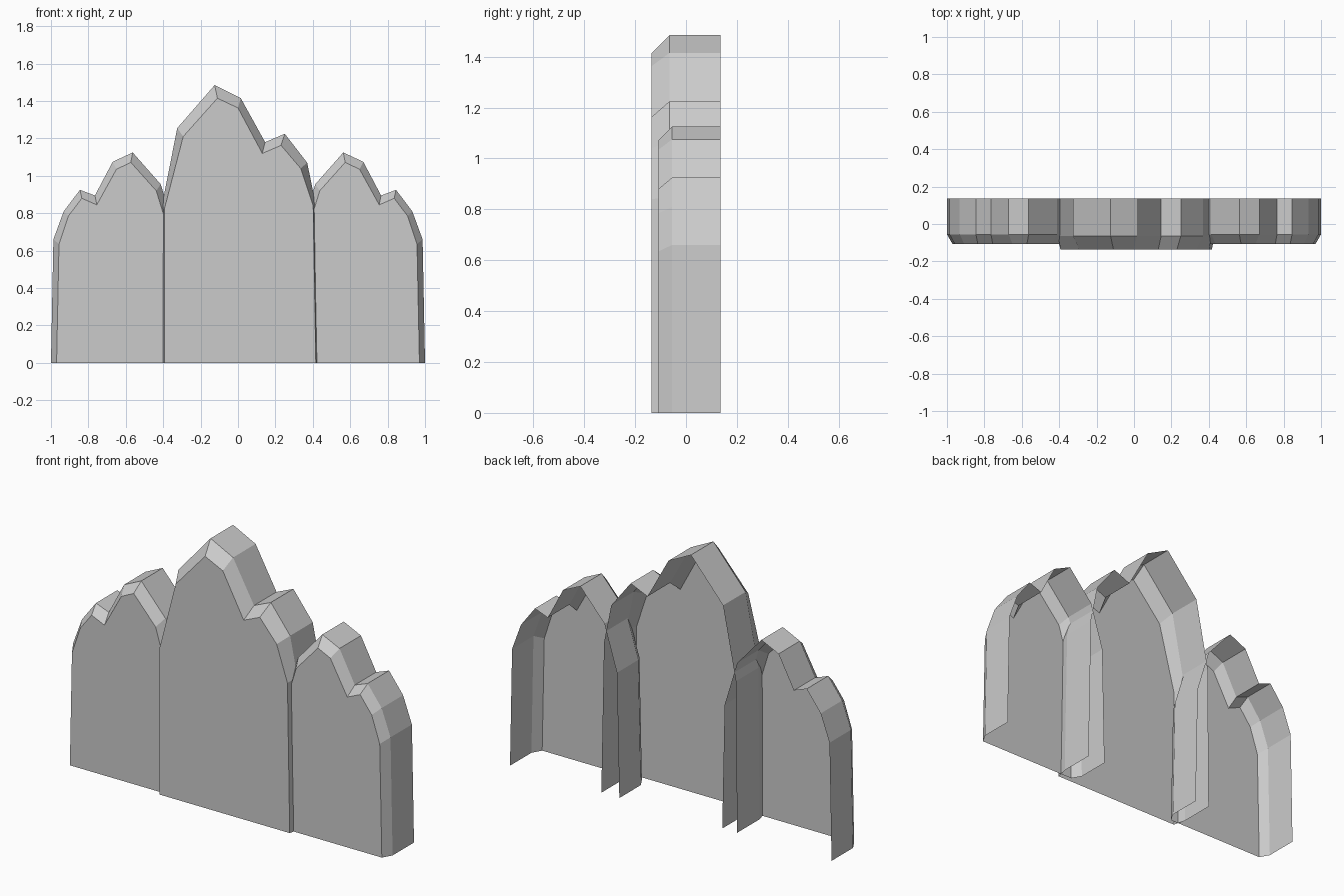
import bpy

if "Cube" in bpy.data.objects:
    bpy.data.objects.remove(bpy.data.objects["Cube"])

BACK_Y = 0.135


def shell(name, outer, inner, bevel_y, front_y, side=1):
    """Open-backed, open-bottomed slab: side wall, chamfer and flat front."""
    n = len(outer)
    verts = [(side * x, BACK_Y, z) for x, z in outer]
    verts += [(side * x, bevel_y, z) for x, z in outer]
    verts += [(side * x, front_y, z) for x, z in inner]
    faces = []
    for ring in (0, n):
        for i in range(n - 1):
            a = ring + i
            faces.append((a, a + n, a + n + 1, a + 1))
    faces.append(tuple(range(3 * n - 1, 2 * n - 1, -1)))
    if side < 0:
        faces = [f[::-1] for f in faces]
    mesh = bpy.data.meshes.new(name)
    mesh.from_pydata(verts, [], faces)
    mesh.update()
    obj = bpy.data.objects.new(name, mesh)
    bpy.context.collection.objects.link(obj)
    return obj


# Tall central rock slab
centre_outer = [(-0.412, 0), (-0.405, 0.85), (-0.325, 1.255), (-0.125, 1.485),
                (0.015, 1.415), (0.145, 1.18), (0.25, 1.225), (0.37, 1.07),
                (0.415, 0.85), (0.432, 0)]
centre_inner = [(-0.393, 0), (-0.393, 0.825), (-0.293, 1.21), (-0.11, 1.415),
                (0, 1.363), (0.13, 1.12), (0.23, 1.163), (0.335, 1.04),
                (0.402, 0.84), (0.416, 0)]
shell("central_rock", centre_outer, centre_inner, -0.065, -0.135)

# Lower side slabs, mirrored, with inner edges tucked behind the centre
wing_outer = [(-1, 0), (-0.987, 0.66), (-0.932, 0.81), (-0.845, 0.925),
              (-0.765, 0.895), (-0.67, 1.075), (-0.563, 1.125),
              (-0.413, 0.955), (-0.335, 0.70), (-0.32, 0)]
wing_inner = [(-0.97, 0), (-0.957, 0.635), (-0.907, 0.785), (-0.835, 0.88),
              (-0.755, 0.845), (-0.65, 1.035), (-0.573, 1.072),
              (-0.437, 0.92), (-0.365, 0.685), (-0.35, 0)]
for label, side in (("left", 1), ("right", -1)):
    shell(label + "_rock", wing_outer, wing_inner, -0.055, -0.108, side)
